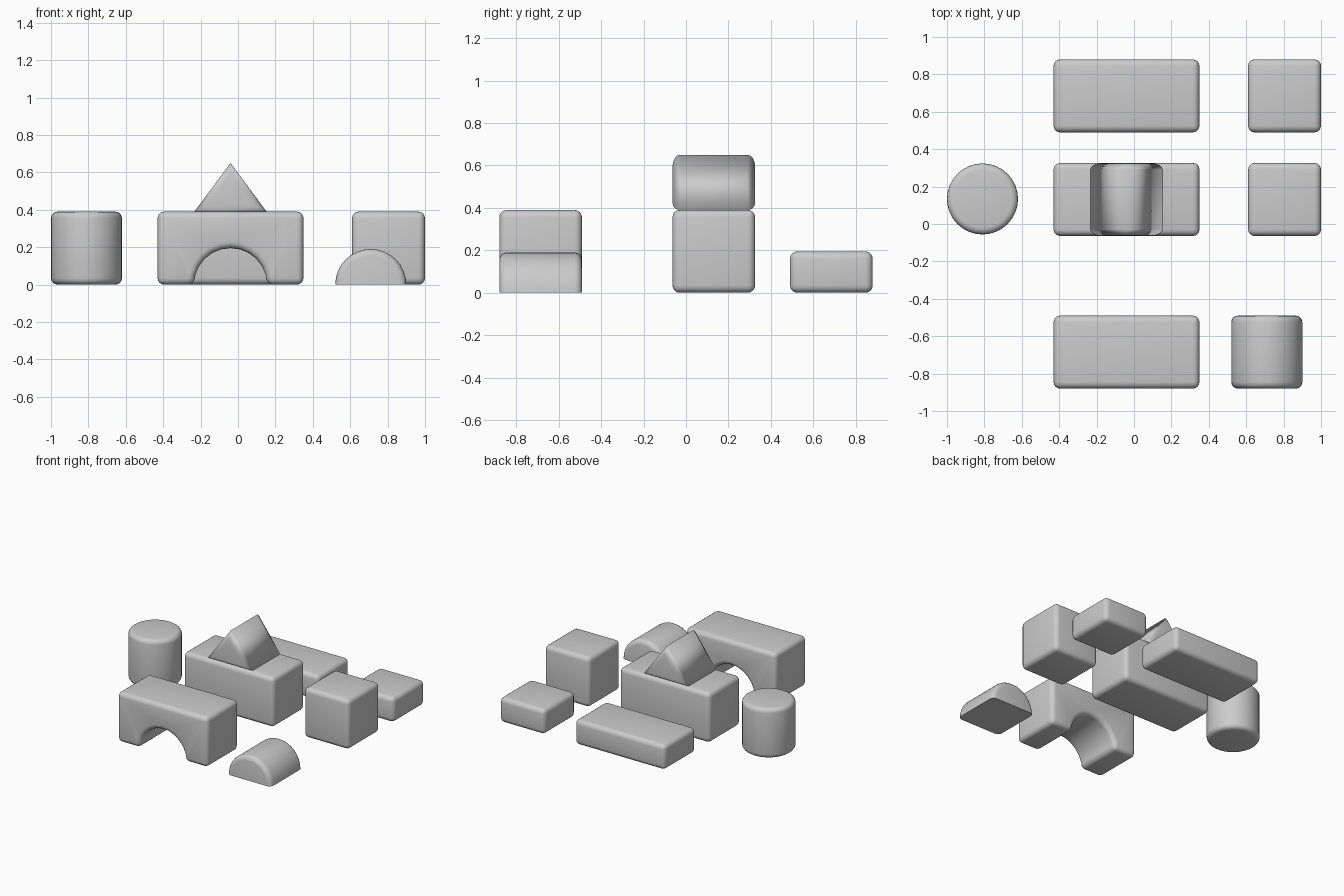
import bpy, bmesh, math
from mathutils import Matrix

if "Cube" in bpy.data.objects:
    bpy.data.objects.remove(bpy.data.objects["Cube"])

BEVEL = 0.035
S = 0.39                      # block unit
Y_FRONT, Y_MID, Y_BACK = -0.685, 0.131, 0.685
X_MID, X_RIGHT = -0.04, 0.805


def finish(bm, name, loc, angle=40):
    bmesh.ops.recalc_face_normals(bm, faces=bm.faces)
    me = bpy.data.meshes.new(name)
    bm.to_mesh(me)
    bm.free()
    ob = bpy.data.objects.new(name, me)
    ob.location = loc
    bpy.context.collection.objects.link(ob)
    bpy.ops.object.select_all(action='DESELECT')
    ob.select_set(True)
    bpy.context.view_layer.objects.active = ob
    bpy.ops.object.shade_smooth_by_angle(angle=math.radians(angle))
    return ob


def bevel(bm, edges):
    bmesh.ops.bevel(bm, geom=edges, offset=BEVEL, offset_type='OFFSET',
                    segments=4, profile=0.5, affect='EDGES', clamp_overlap=True)


def sharp(bm):
    return [e for e in bm.edges if e.calc_face_angle(0) > math.radians(40)]


def extrude_profile(points, depth):
    """Prism along y from an x,z outline."""
    bm = bmesh.new()
    face = bm.faces.new([bm.verts.new((x, -depth / 2, z)) for x, z in points])
    ext = bmesh.ops.extrude_face_region(bm, geom=[face])['geom']
    bmesh.ops.translate(bm, vec=(0, depth, 0),
                        verts=[v for v in ext if isinstance(v, bmesh.types.BMVert)])
    bmesh.ops.recalc_face_normals(bm, faces=bm.faces)
    return bm


def cap_edges(bm, axis, half):
    return [e for e in bm.edges
            if all(abs(abs(v.co[axis]) - half) < 1e-4 for v in e.verts)
            and e.verts[0].co[axis] * e.verts[1].co[axis] > 0]


def block(name, x, y, w, h):
    bm = bmesh.new()
    bmesh.ops.create_cube(bm, size=1)
    bmesh.ops.scale(bm, vec=(w, S, h), verts=bm.verts)
    bevel(bm, bm.edges[:])
    finish(bm, name, (x, y, h / 2))


def rounded_cylinder(r):
    bm = bmesh.new()
    bmesh.ops.create_cone(bm, cap_ends=True, segments=32,
                          radius1=r, radius2=r, depth=S)
    bevel(bm, cap_edges(bm, 2, S / 2))
    return bm


# Rectangular blocks
block("long_block", X_MID, Y_MID, 2 * S, S)
block("cube_block", X_RIGHT, Y_MID, S, S)
block("long_slab", X_MID, Y_BACK, 2 * S, S / 2)
block("short_slab", X_RIGHT, Y_BACK, S, S / 2)

# Arch block
R, N = 0.195, 12
arc = [(R * math.cos(math.pi * i / N), R * math.sin(math.pi * i / N)) for i in range(N + 1)]
bm = extrude_profile([(S, 0), (S, S), (-S, S), (-S, 0)] + arc[::-1], S)
bevel(bm, sharp(bm))
finish(bm, "arch_block", (X_MID, Y_FRONT, 0))

# Upright cylinder
finish(rounded_cylinder(0.19), "cylinder_block", (-0.81, Y_MID + 0.003, S / 2))

# Half cylinder lying on its cut face
bm = rounded_cylinder(0.19)
bmesh.ops.rotate(bm, verts=bm.verts, matrix=Matrix.Rotation(math.pi / 2, 3, 'X'))
cut = bmesh.ops.bisect_plane(bm, geom=bm.verts[:] + bm.edges[:] + bm.faces[:], dist=1e-5,
                             plane_co=(0, 0, 0), plane_no=(0, 0, 1), clear_inner=True)
bmesh.ops.holes_fill(bm, edges=[e for e in bm.edges if e.is_boundary], sides=0)
finish(bm, "half_cylinder_block", (0.71, Y_FRONT, 0))

# Triangular roof: rounded ends, soft-shaded sides
bm = extrude_profile([(-0.193, 0), (0.193, 0), (0, 0.26)], S)
bevel(bm, cap_edges(bm, 1, S / 2))
finish(bm, "roof_block", (X_MID, Y_MID, S), 180)
